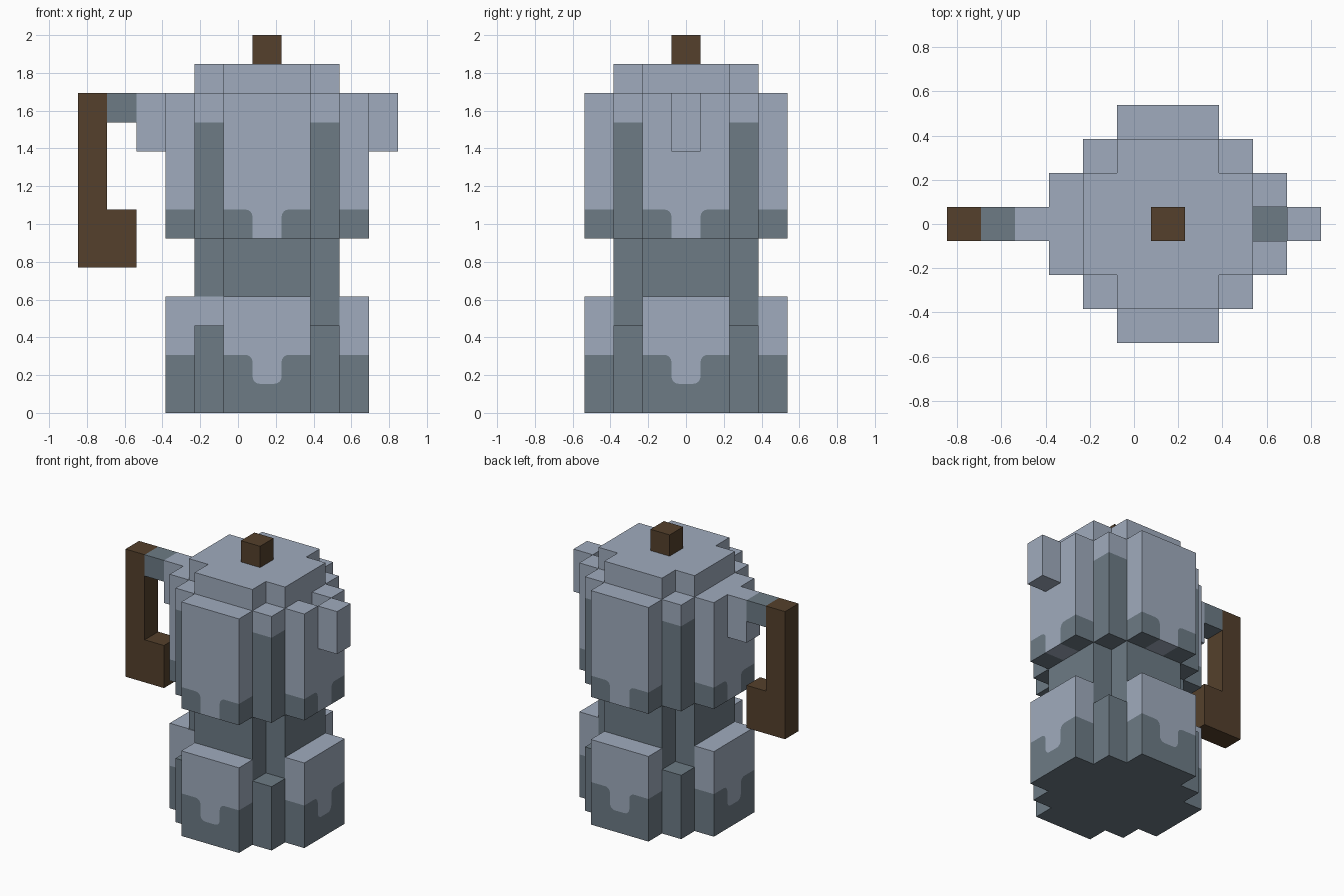
import bpy, bmesh, math
from mathutils import Matrix, Vector

U = 2 / 13        # one block of the grid
CX = 1            # body axis, in blocks

cube = bpy.data.objects.get("Cube")
if cube:
    bpy.data.objects.remove(cube, do_unlink=True)


def material(name, rgb):
    m = bpy.data.materials.new(name)
    m.use_nodes = True
    m.diffuse_color = (*rgb, 1)
    m.node_tree.nodes["Principled BSDF"].inputs["Base Color"].default_value = (*rgb, 1)
    return m


LIGHT = material("light steel", (0.35, 0.41, 0.51))
DARK = material("dark steel", (0.153, 0.198, 0.235))
BROWN = material("brown wood", (0.089, 0.051, 0.025))


def prism(name, outline, mat, depth, place):
    """Extrude a flat outline along its local z and place it; units are blocks."""
    bm = bmesh.new()
    face = bm.faces.new([bm.verts.new((a, b, 0)) for a, b in outline])
    out = bmesh.ops.extrude_face_region(bm, geom=[face])
    verts = [v for v in out["geom"] if isinstance(v, bmesh.types.BMVert)]
    bmesh.ops.translate(bm, vec=(0, 0, depth), verts=verts)
    bmesh.ops.transform(bm, matrix=Matrix.Scale(U, 4) @ place, verts=bm.verts)
    bmesh.ops.recalc_face_normals(bm, faces=bm.faces)
    mesh = bpy.data.meshes.new(name)
    bm.to_mesh(mesh)
    bm.free()
    mesh.materials.append(mat)
    ob = bpy.data.objects.new(name, mesh)
    bpy.context.collection.objects.link(ob)
    return ob


def layer(name, outline, mat, z0, z1, cx=CX):
    return prism(name, outline, mat, z1 - z0, Matrix.Translation((cx, 0, z0)))


def rect(x0, x1, y0, y1):
    return [(x0, y0), (x1, y0), (x1, y1), (x0, y1)]


def box(name, mat, x0, x1, z0, z1, y0=-.5, y1=.5):
    return layer(name, rect(x0, x1, y0, y1), mat, z0, z1, 0)


def arc(cx, cy, start, end, r=.25, n=4):
    steps = [math.radians(start + (end - start) * i / n) for i in range(n + 1)]
    return [(cx + r * math.cos(t), cy + r * math.sin(t)) for t in steps]


def mirror(points):
    return [(-a, b) for a, b in reversed(points)]


PLUS = [(-2.5, -1.5), (-1.5, -1.5), (-1.5, -2.5)]
PLUS += mirror(PLUS)
PLUS += [(-a, -b) for a, b in PLUS]
SQUARE = rect(-2.5, 2.5, -2.5, 2.5)

# Body layers
layer("waist", PLUS, DARK, 0, 6)
layer("base_corners", SQUARE, DARK, 0, 3)
layer("upper_corners", SQUARE, DARK, 6, 10)
layer("upper_rim", SQUARE, LIGHT, 10, 11)
layer("lid", PLUS, LIGHT, 11, 12)
box("base_corner_backing", LIGHT, -1.5, -.5, 3, 4, -1.54, -1.5)

# Panels on all four sides, with a light drip over a dark lower band
shoulder = arc(-.75, .75, 90, 0)       # rounded top of the dark band
tip = arc(-.25, .25, 180, 270)         # rounded end of the drip


def panel(name, place, z0, band, top, closed, channel=False):
    edge = [(a, b + band - 1) for a, b in shoulder + (tip if closed else [(-.5, 0)])]
    left = [(-1.5, top), (-1.5, band)] + edge
    light = left + mirror(left)
    if channel:
        light += [(.5, top), (.5, top - 1), (-.5, top - 1), (-.5, top)]
    prism(name + "_light", light, LIGHT, 1, place)
    dark = [(-1.5, z0), (-1.5, band)] + edge
    if closed:
        dark += mirror(edge) + [(1.5, band), (1.5, z0)]
        prism(name + "_band", dark, DARK, 1, place)
    else:
        dark += [(-.5, z0)]
        prism(name + "_band_left", dark, DARK, 1, place)
        prism(name + "_band_right", mirror(dark), DARK, 1, place)


for i, side in enumerate(("front", "left", "back", "right")):
    place = (Matrix.Translation((CX, 0, 0)) @ Matrix.Rotation(i * math.pi / 2, 4, "Z")
             @ Matrix.Translation((0, -2.5, 0)) @ Matrix.Rotation(math.pi / 2, 4, "X"))
    panel("base_panel_" + side, place, 0, 2, 4, True)
    panel("upper_panel_" + side, place, 6, 7, 11, False, side == "left")

# Spout with its sunken channel
box("spout", LIGHT, 4.5, 5.5, 9, 11)
box("spout_channel_floor", DARK, 3.5, 4.5, 10, 10.04)

# Lid knob
box("knob", BROWN, .5, 1.5, 12, 13)

# Handle
box("handle_mount", LIGHT, -3.5, -2.5, 9, 11)
box("handle_collar", DARK, -4.5, -3.5, 10, 11)
prism("handle_grip", [(-5.5, 5), (-3.5, 5), (-3.5, 7), (-4.5, 7), (-4.5, 11), (-5.5, 11)],
      BROWN, 1, Matrix.Translation((0, .5, 0)) @ Matrix.Rotation(math.pi / 2, 4, "X"))
